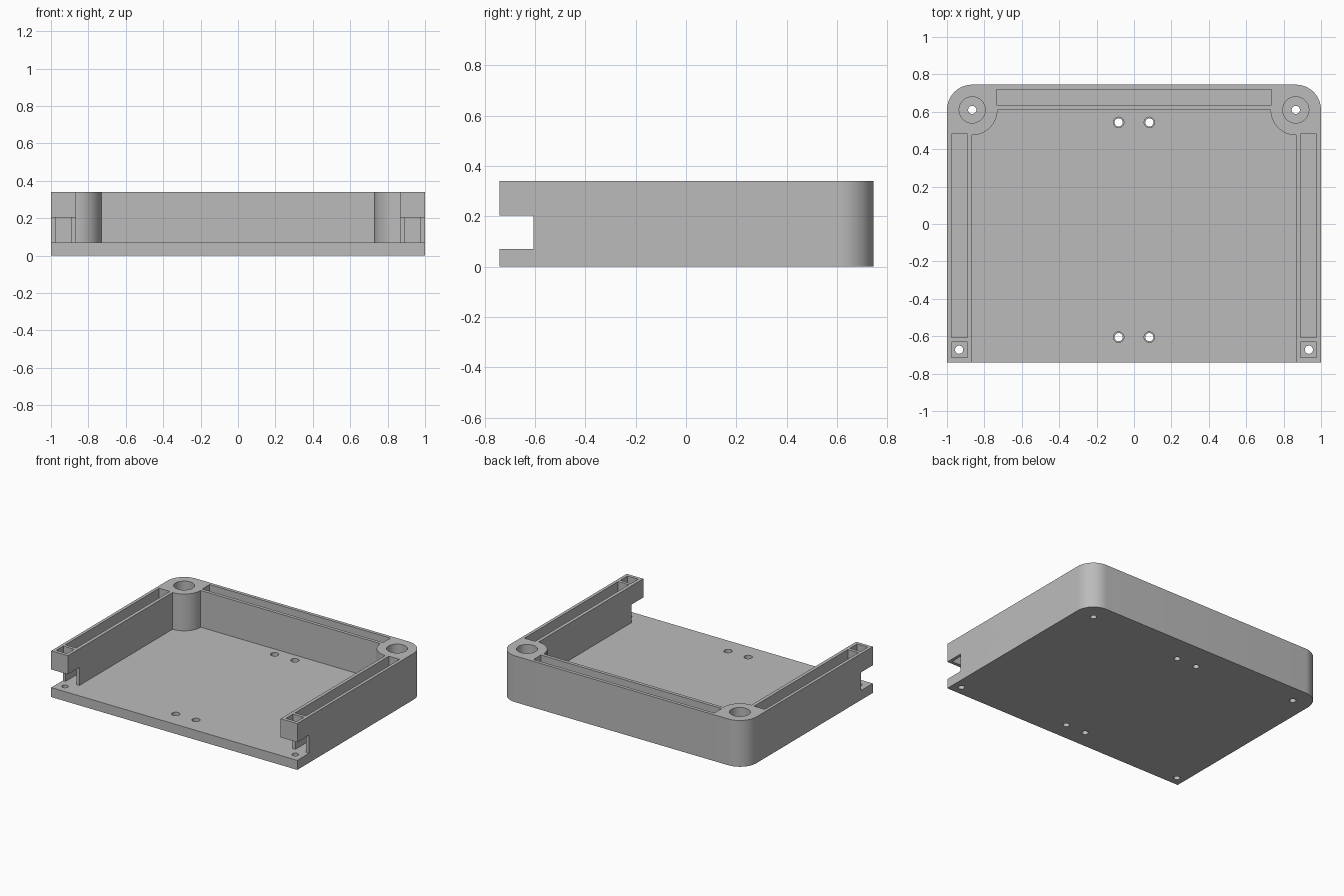
import bpy, bmesh
from math import sin, cos, radians

cube = bpy.data.objects.get("Cube")
if cube:
    bpy.data.objects.remove(cube, do_unlink=True)

# Main sizes
W, D, H = 1.0, 0.74, 0.34       # half width, half depth, height
FLOOR = 0.07                    # floor thickness
BX, BY, BR = 0.865, 0.61, 0.135  # corner boss centre and radius
HOLE = 0.022                    # screw hole radius

grey = bpy.data.materials.new("plain grey")
grey.use_nodes = True
grey.diffuse_color = (0.5, 0.5, 0.5, 1)
grey.node_tree.nodes["Principled BSDF"].inputs["Base Color"].default_value = grey.diffuse_color


def arc(cx, cy, r, a0, a1, n=16):
    angles = [radians(a0 + (a1 - a0) * i / n) for i in range(n + 1)]
    return [(cx + r * cos(a), cy + r * sin(a)) for a in angles]


def prism(name, outline, z0, z1):
    """Extrude a flat outline between two heights."""
    bm = bmesh.new()
    face = bm.faces.new([bm.verts.new((x, y, z0)) for x, y in outline])
    top = bmesh.ops.extrude_face_region(bm, geom=[face])["geom"]
    moved = [v for v in top if isinstance(v, bmesh.types.BMVert)]
    bmesh.ops.translate(bm, verts=moved, vec=(0, 0, z1 - z0))
    bmesh.ops.recalc_face_normals(bm, faces=bm.faces)
    mesh = bpy.data.meshes.new(name)
    bm.to_mesh(mesh)
    bm.free()
    mesh.materials.append(grey)
    obj = bpy.data.objects.new(name, mesh)
    bpy.context.collection.objects.link(obj)
    return obj


def cut(outline, z0, z1):
    """Subtract a prism from the tray."""
    cutter = prism("cutter", outline, z0, z1)
    cutter.hide_render = True
    mod = tray.modifiers.new("cut", "BOOLEAN")
    mod.operation = "DIFFERENCE"
    mod.solver = "EXACT"
    mod.object = cutter
    bpy.ops.object.modifier_apply(modifier=mod.name)
    bpy.data.objects.remove(cutter, do_unlink=True)


def rect(x0, x1, y0, y1):
    return [(x0, y0), (x1, y0), (x1, y1), (x0, y1)]


def circle(x, y, r):
    return arc(x, y, r, 0, 360, 32)[:-1]


# Outer body with rounded back corners
tray = prism("enclosure_tray",
             [(-W, -D), (W, -D)] + arc(BX, BY, BR, 0, 90)
             + arc(-BX, BY, BR, 90, 180), 0, H)
bpy.ops.object.select_all(action="DESELECT")
tray.select_set(True)
bpy.context.view_layer.objects.active = tray

# Inner cavity, open at the front and curved around the corner bosses
cut([(-BX, -1), (BX, -1)] + arc(BX, BY, BR, 270, 180)
    + arc(-BX, BY, BR, 0, -90), FLOOR, 1)

# Notch under the front ends of both side walls
cut(rect(-1.2, 1.2, -1, -0.605), FLOOR, 0.203)

# Hollow back wall
cut(rect(-0.735, 0.735, 0.635, 0.72), FLOOR, 1)

for s in (-1, 1):
    x0, x1 = sorted((s * 0.89, s * 0.977))
    cut(rect(x0, x1, -0.608, 0.48), FLOOR, 1)      # hollow side wall
    cut(rect(x0, x1, -0.715, -0.632), 0.15, 1)     # front screw pocket
    cut(circle(s * 0.935, -0.672, HOLE), -1, 0.15)  # front screw hole
    cut(circle(s * BX, BY, 0.07), FLOOR, 1)        # boss bore
    cut(circle(s * BX, BY, HOLE), -1, 0.15)        # boss screw hole
    for y in (-0.605, 0.543):                      # stepped floor holes
        cut(circle(s * 0.082, y, 0.028), 0.035, 1)
        cut(circle(s * 0.082, y, HOLE), -1, 0.05)

bpy.ops.object.shade_smooth_by_angle(angle=radians(30))
